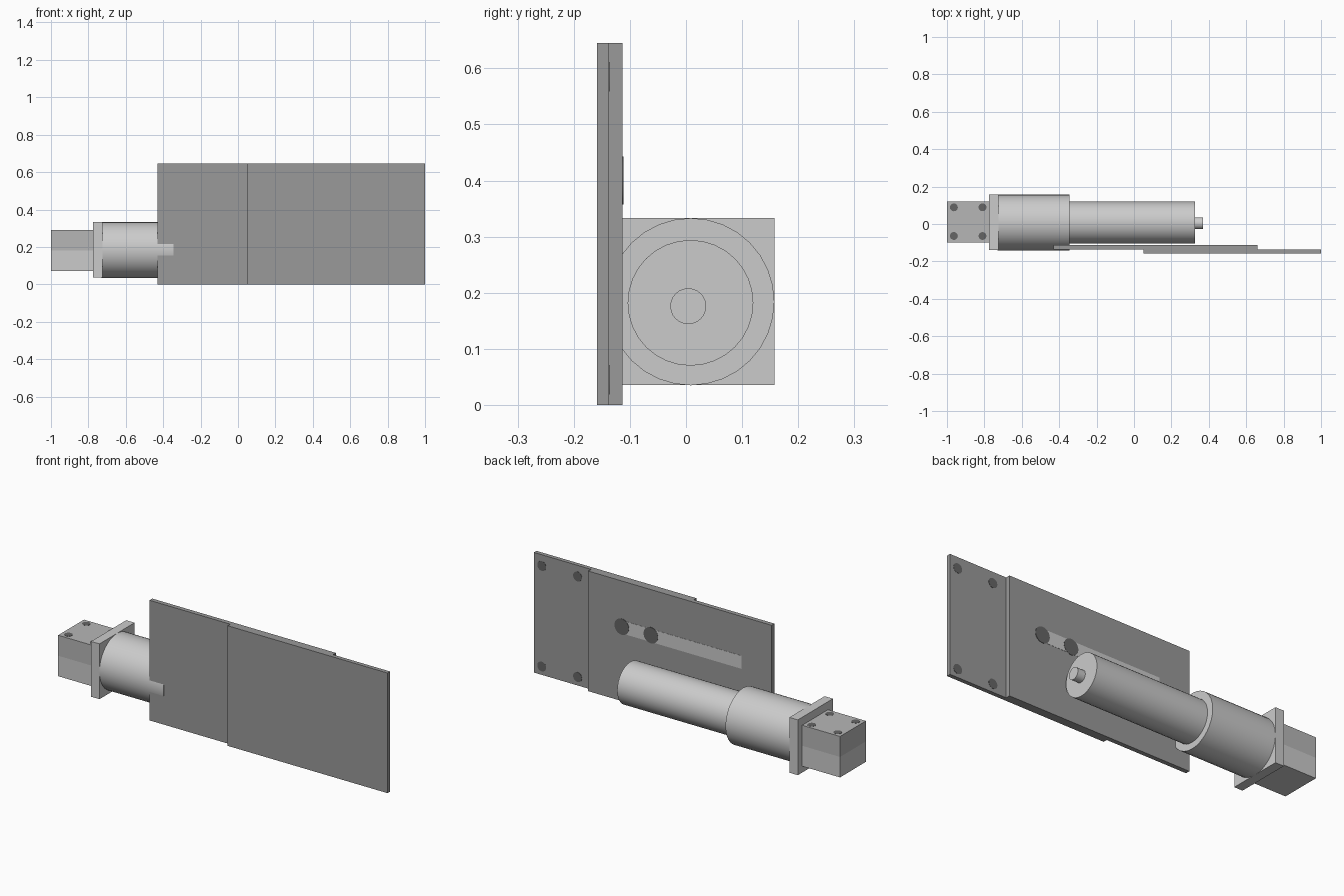
import bpy, math
from mathutils import Matrix
import bmesh

if "Cube" in bpy.data.objects:
    bpy.data.objects.remove(bpy.data.objects["Cube"])


def grey(name, v):
    m = bpy.data.materials.new(name)
    m.diffuse_color = (v, v, v, 1)
    m.use_nodes = True
    m.node_tree.nodes["Principled BSDF"].inputs["Base Color"].default_value = m.diffuse_color
    return m


plate_mat = grey("dark_grey", 0.32)
cap_mat = grey("mid_grey", 0.47)
hole_mat = grey("hole_grey", 0.13)


def finish(name, bm, mat):
    me = bpy.data.meshes.new(name)
    bm.to_mesh(me)
    bm.free()
    ob = bpy.data.objects.new(name, me)
    bpy.context.collection.objects.link(ob)
    if mat:
        me.materials.append(mat)
    return ob


def box(name, x, y, z, mat=None):
    bm = bmesh.new()
    size = [b - a for a, b in (x, y, z)]
    mid = [(a + b) / 2 for a, b in (x, y, z)]
    bmesh.ops.create_cube(bm, size=1, matrix=Matrix.Translation(mid) @ Matrix.Diagonal((*size, 1)))
    return finish(name, bm, mat)


def cyl(name, centre, r, length, axis, mat=None, n=32):
    bm = bmesh.new()
    rot = {"X": Matrix.Rotation(math.pi / 2, 4, "Y"),
           "Y": Matrix.Rotation(math.pi / 2, 4, "X"),
           "Z": Matrix.Identity(4)}[axis]
    bmesh.ops.create_cone(bm, cap_ends=True, segments=n, radius1=r, radius2=r,
                          depth=length, matrix=Matrix.Translation(centre) @ rot)
    ob = finish(name, bm, mat)
    bpy.ops.object.select_all(action="DESELECT")
    ob.select_set(True)
    bpy.context.view_layer.objects.active = ob
    bpy.ops.object.shade_smooth_by_angle(angle=math.radians(35))
    return ob


def x_cyl(name, x0, x1, y, z, r, n=32):
    return cyl(name, ((x0 + x1) / 2, y, z), r, x1 - x0, "X", None, n)


# Two overlapping mounting plates
box("front_plate", (0.05, 1.0), (-0.159, -0.137), (0, 0.645), plate_mat)
box("rear_plate", (-0.43, 0.66), (-0.137, -0.113), (0, 0.645), plate_mat)

# Screw holes on the exposed end of the front plate
for i, x in enumerate((0.74, 0.953)):
    for j, z in enumerate((0.045, 0.585)):
        cyl(f"plate_hole_{i}{j}", (x, -0.140, z), 0.026, 0.008, "Y", hole_mat, 24)

# Slot strip and its two bolt holes on the rear plate
box("slot_strip", (-0.25, 0.46), (-0.12, -0.112), (0.364, 0.434))
for i, x in enumerate((0.287, 0.46)):
    cyl(f"slot_hole_{i}", (x, -0.115, 0.40), 0.043, 0.008, "Y", hole_mat)

# Cylinder: thick housing, thinner barrel and end pin
x_cyl("housing", -0.73, -0.345, 0.0085, 0.184, 0.149)
x_cyl("barrel", -0.36, 0.325, 0.008, 0.182, 0.112)
x_cyl("end_pin", 0.31, 0.37, 0.004, 0.176, 0.032, 24)

# Square flange and two-part end block
box("flange", (-0.775, -0.725), (-0.14, 0.158), (0.036, 0.333))
box("block_lower", (-1.0, -0.775), (-0.098, 0.121), (0.07, 0.18))
box("block_upper", (-1.0, -0.775), (-0.098, 0.121), (0.18, 0.29), cap_mat)
for i, x in enumerate((-0.963, -0.81)):
    for j, y in enumerate((-0.064, 0.089)):
        cyl(f"block_hole_{i}{j}", (x, y, 0.287), 0.021, 0.008, "Z", hole_mat, 24)
